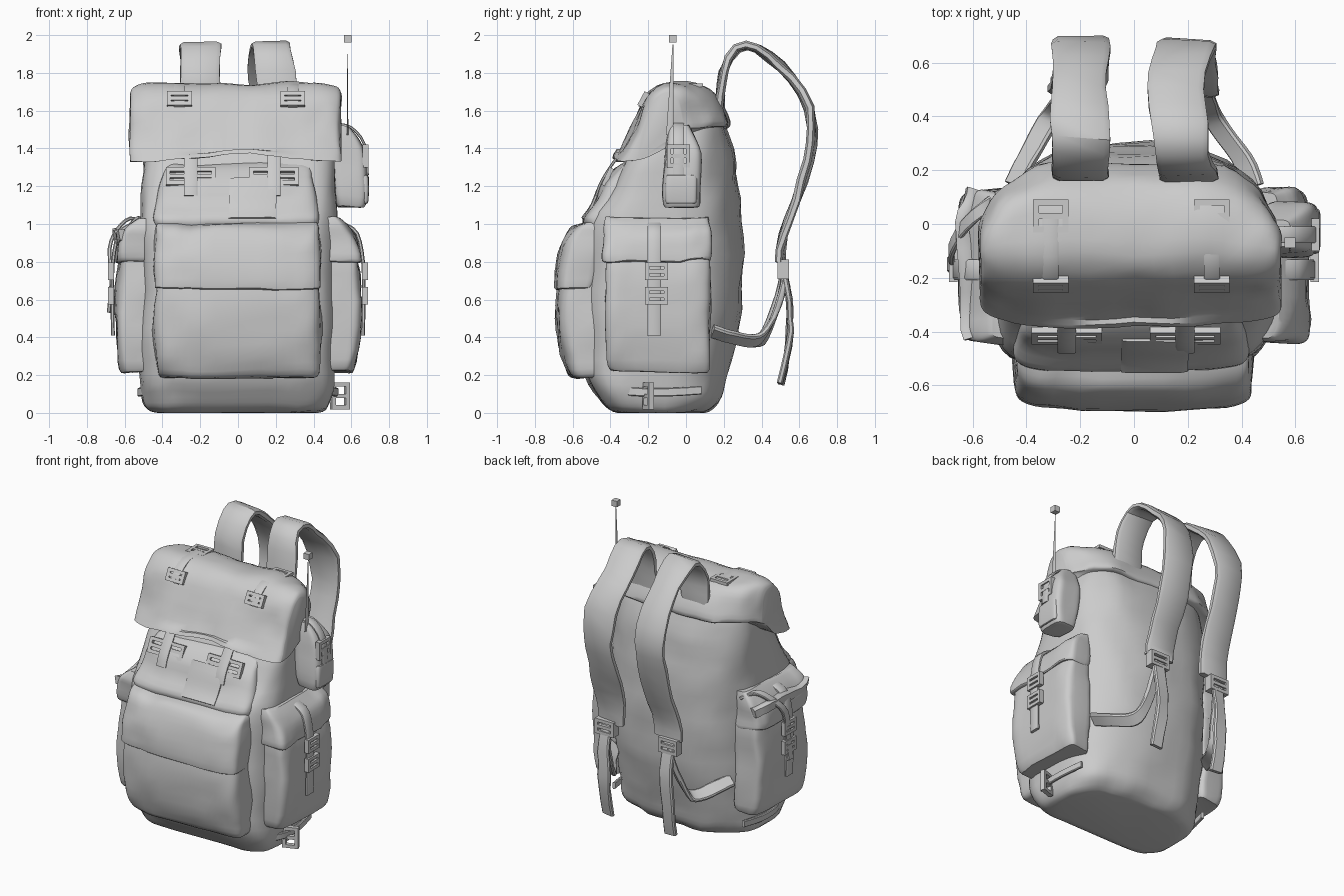
import bpy, bmesh
from math import cos, sin, pi, copysign, radians
from mathutils import Vector, Matrix, noise

if "Cube" in bpy.data.objects:
    bpy.data.objects.remove(bpy.data.objects["Cube"])


def finish(name, bm, angle=35):
    bmesh.ops.recalc_face_normals(bm, faces=bm.faces)
    me = bpy.data.meshes.new(name)
    bm.to_mesh(me)
    bm.free()
    ob = bpy.data.objects.new(name, me)
    bpy.context.collection.objects.link(ob)
    bpy.ops.object.select_all(action='DESELECT')
    ob.select_set(True)
    bpy.context.view_layer.objects.active = ob
    bpy.ops.object.shade_smooth_by_angle(angle=radians(angle))
    return ob


def spline(pts, sub):
    """Catmull-Rom through tuples of any length."""
    out = []
    for i in range(len(pts) - 1):
        a, b, c, d = pts[max(i - 1, 0)], pts[i], pts[i + 1], pts[min(i + 2, len(pts) - 1)]
        for k in range(sub):
            t = k / sub
            out.append(tuple(0.5 * (2 * q + (r - p) * t + (2 * p - 5 * q + 4 * r - s) * t * t
                                    + (3 * q - p - 3 * r + s) * t ** 3)
                             for p, q, r, s in zip(a, b, c, d)))
    return out + [tuple(pts[-1])]


def skin(name, rings, wrinkle=0.0, angle=35):
    """Bridge closed rings of points, cap the ends, add soft cloth wrinkles."""
    bm = bmesh.new()
    vs = []
    for ring in rings:
        row = []
        for p in ring:
            p = Vector(p)
            p += wrinkle * (noise.noise_vector(p * 5) + 0.4 * noise.noise_vector(p * 11))
            p.z = max(p.z, 0)
            row.append(bm.verts.new(p))
        vs.append(row)
    n = len(vs[0])
    for a, b in zip(vs, vs[1:]):
        for i in range(n):
            bm.faces.new((a[i], a[(i + 1) % n], b[(i + 1) % n], b[i]))
    bm.faces.new(vs[0])
    bm.faces.new(vs[-1])
    return finish(name, bm, angle)


def pouch(name, sections, n_front=5, n_back=5, sub=3, wrinkle=0.017):
    """Stack of rounded sections (z, x_min, x_max, y_front, y_back)."""
    rings = []
    for z, x0, x1, yf, yb in spline(sections, sub):
        ring = []
        for k in range(44):
            a = 2 * pi * (k + .5) / 44
            e = 2 / (n_back if sin(a) > 0 else n_front)
            ring.append(((x0 + x1) / 2 + (x1 - x0) / 2 * copysign(abs(cos(a)) ** e, cos(a)),
                         (yf + yb) / 2 + (yb - yf) / 2 * copysign(abs(sin(a)) ** e, sin(a)), z))
        rings.append(ring)
    return skin(name, rings, wrinkle)


def ribbon(name, pts, width, thick, side=(1, 0, 0), sub=3, wrinkle=0.0):
    """Flat strap along a path; side is the direction of its width."""
    path = [Vector(p) for p in spline(pts, sub)]
    s = Vector(side).normalized()
    rings = []
    for i, p in enumerate(path):
        t = path[min(i + 1, len(path) - 1)] - path[max(i - 1, 0)]
        n = t.cross(s).normalized() * thick / 2
        w = s * width / 2
        rings.append([p - w + n * .5, p - w * .8 + n, p + w * .8 + n,
                      p + w + n * .5, p + w - n * .5, p + w * .8 - n, p - w * .8 - n, p - w - n * .5])
    return skin(name, rings, wrinkle)


def buckle(name, loc, w, h, t=0.03, rot=(0, 0, 0)):
    """Rectangular frame with a middle bar, lying in its local xz plane."""
    bm = bmesh.new()
    b = 0.022
    bars = [(0, h / 2, w, b), (0, -h / 2, w, b), (0, 0, w, b), (w / 2, 0, b, h + b), (-w / 2, 0, b, h + b)]
    m = Matrix.Translation(loc)
    for axis, r in zip('XYZ', rot):
        m = m @ Matrix.Rotation(radians(r), 4, axis)
    for x, z, sx, sz in bars:
        bmesh.ops.create_cube(bm, size=1, matrix=m @ Matrix.Translation((x, 0, z)) @ Matrix.Diagonal((sx, t, sz, 1)))
    return finish(name, bm)


# Main sack
pouch("main_body", [(0.0, -.42, .42, -.34, .09), (.02, -.48, .47, -.41, .14), (.08, -.51, .5, -.46, .19),
                    (.2, -.52, .51, -.53, .22), (.45, -.52, .52, -.54, .28), (.75, -.52, .52, -.54, .3),
                    (1.0, -.52, .52, -.52, .3), (1.2, -.51, .51, -.4, .28), (1.4, -.5, .5, -.29, .25),
                    (1.55, -.46, .46, -.2, .2), (1.64, -.4, .4, -.12, .14)], 5, 2.5)

# Lid, lofted from left to right; its back tapers towards the ends
profile = [(-.38, 1.33), (-.33, 1.42), (-.27, 1.55), (-.21, 1.67), (-.11, 1.735), (.04, 1.735),
           (.14, 1.69), (.2, 1.6), (.225, 1.52), (.17, 1.5), (.05, 1.45), (-.15, 1.38), (-.3, 1.335)]
rings = []
for x, sf, sb, dz in spline([(-.57, .7, .35, -.05), (-.55, .8, .5, -.02), (-.48, .9, .78, 0), (-.3, 1, 1, .005),
                             (0, 1, 1, 0), (.28, 1, 1, .005), (.44, .9, .78, 0), (.52, .8, .5, -.02),
                             (.54, .7, .35, -.05)], 4):
    arch = 0.035 * max(0, 1 - (x / .45) ** 2)
    rings.append([(x, -.13 + (y + .13) * (sb if y > -.13 else sf),
                   z + dz * (z - 1.33) / .4 + (arch if z < 1.36 else 0))
                  for y, z in spline(profile + profile[:1], 3)[:-1]])
skin("lid", rings, 0.018, 45)

# Front pockets and their flaps
pouch("upper_front_pocket", [(.98, -.43, .43, -.53, -.3), (1.03, -.44, .43, -.545, -.3), (1.12, -.43, .42, -.48, -.25),
                             (1.22, -.41, .4, -.44, -.2), (1.3, -.38, .38, -.37, -.15), (1.33, -.34, .34, -.31, -.15)], 5, 6)
pouch("front_pocket", [(.18, -.4, .4, -.57, -.42), (.2, -.43, .43, -.62, -.42), (.3, -.44, .44, -.66, -.42),
                       (.5, -.44, .44, -.69, -.42), (.7, -.43, .43, -.675, -.42), (.9, -.42, .42, -.62, -.42),
                       (.97, -.4, .4, -.56, -.42)], 4, 8)
pouch("front_pocket_flap", [(.66, -.44, .43, -.685, -.5), (.68, -.445, .44, -.695, -.48), (.8, -.44, .44, -.68, -.46),
                            (.92, -.435, .435, -.645, -.44), (.98, -.43, .43, -.6, -.42), (1.01, -.41, .41, -.52, -.4)], 4, 8)
buckle("front_pocket_buckle", (.36, -.645, .73), .08, .07, .03, (-8, 0, 22))

# Side pockets, flaps, straps and buckles
for s, side in ((-1, "left"), (1, "right")):
    def mx(rows):
        return [(z, *sorted((s * a, s * b)), yf, yb) for z, a, b, yf, yb in rows]
    pouch(side + "_side_pocket", mx([(.22, .44, .59, -.38, .09), (.24, .44, .62, -.42, .12), (.4, .44, .645, -.43, .13),
                                     (.6, .44, .65, -.43, .13), (.8, .44, .63, -.42, .13), (.95, .44, .58, -.4, .12)]), 6, 6)
    pouch(side + "_side_pocket_flap", mx([(.8, .46, .64, -.43, .13), (.82, .44, .648, -.44, .135),
                                          (.92, .44, .63, -.44, .135), (.98, .44, .59, -.44, .13),
                                          (1.03, .44, .53, -.42, .12)]), 6, 6, 3, .022)
    ribbon(side + "_pocket_strap", [(s * .56, -.17, 1.0), (s * .63, -.17, .95), (s * .662, -.17, .8),
                                    (s * .665, -.17, .6), (s * .662, -.17, .41)], .075, .02, (0, 1, 0))
    for z in (.62, .75):
        buckle(side + "_pocket_buckle", (s * .672, -.155, z), .1, .07, .03, (0, 0, 90))
    # Lower compression strap
    ribbon(side + "_bottom_strap", [(s * .46, -.36, .12), (s * .515, -.24, .11), (s * .52, -.08, .11),
                                    (s * .49, .08, .12)], .045, .02, (0, 0, 1))

# Loose ring at the lower right and bunched cloth at the upper left
buckle("loose_bottom_buckle", (.54, -.2, .09), .08, .12, .03, (0, 0, 20))
ribbon("left_loose_cord", [(-.5, .1, 1.0), (-.57, .05, 1.03), (-.64, -.02, .97), (-.68, -.1, .87),
                           (-.67, -.14, .7), (-.685, -.15, .53)], .06, .02, (0, 1, 0))
ribbon("left_flap_fold", [(-.6, .14, .93), (-.63, 0, .95), (-.62, -.2, .93), (-.6, -.42, .94)], .06, .05, (0, 0, 1), 4, .03)

# Lid buckles with webbing, and straps coming out under the lid
for s in (-1, 1):
    x = s * .3 - .01
    buckle("lid_front_buckle", (x, -.225, 1.66), .11, .06, .03, (-28, 0, 0))
    buckle("lid_top_buckle", (x, .03, 1.735), .11, .1, .02, (90, 0, 0))
    ribbon("lid_webbing", [(x, -.245, 1.62), (x, -.215, 1.68), (x, -.12, 1.737), (x, .04, 1.737)], .06, .012)
    x = s * .22 - .03
    ribbon("under_lid_strap", [(x, -.36, 1.36), (x, -.415, 1.28), (x, -.455, 1.21), (x, -.475, 1.15)], .07, .015)
    for dx in (-.07, .07):
        buckle("under_lid_buckle", (x + dx, -.415, 1.25), .1, .08, .025, (-25, 0, 0))
ribbon("upper_pocket_tab", [(.08, -.43, 1.24), (.08, -.465, 1.17), (.08, -.51, 1.08), (.08, -.545, 1.03)],
       .25, .02, (1, 0, 0), 3, .01)

# Shoulder straps, buckles, loose tails and lower webbing
for s, side in ((-1, "left"), (1, "right")):
    x = s * .2
    w = -.025 if s > 0 else 0
    ribbon(side + "_shoulder_strap",
           [(x, .17, 1.56), (x, .18, 1.68), (x, .2, 1.8), (x + w, .27, 1.925), (x + w, .38, 1.93), (x + 2 * w, .5, 1.83),
            (x + w, .61, 1.7), (x, .67, 1.5), (x, .65, 1.33), (x, .58, 1.12), (x + s * .01, .52, .95),
            (x + s * .02, .5, .8)], .21, .045, (1, 0, 0), 2, .017)
    x = s * .24
    buckle(side + "_strap_buckle", (x, .515, .76), .12, .08, .06)
    ribbon(side + "_strap_tail", [(x, .51, .79), (x, .53, .67), (x, .55, .52), (x, .54, .35), (x, .5, .15)],
           .09, .03, (1, 0, 0), 2, .015)
    ribbon(side + "_lower_webbing", [(x, .52, .75), (x + s * .02, .49, .6), (x + s * .05, .42, .42), (x + s * .09, .36, .38),
                                     (x + s * .16, .25, .4), (x + s * .21, .14, .43)], .085, .03, (.75, s * .25, .6), 3, .015)

# Radio pouch with antenna on the right
pouch("radio_pouch", [(1.09, .53, .65, -.1, .06), (1.11, .52, .68, -.12, .08), (1.25, .49, .685, -.12, .08),
                      (1.38, .48, .67, -.11, .08), (1.46, .48, .63, -.1, .05), (1.52, .48, .58, -.08, .02)], 5, 5, 3, .01)
pouch("radio_pouch_front", [(1.11, .58, .685, -.1, .05), (1.13, .57, .692, -.11, .06), (1.24, .57, .692, -.11, .06),
                            (1.26, .58, .685, -.1, .05)], 8, 8, 2, .004)
buckle("radio_buckle", (.675, -.04, 1.36), .1, .1, .03, (0, 0, 90))
ribbon("radio_strap", [(.52, -.04, 1.53), (.6, -.04, 1.51), (.67, -.04, 1.42), (.685, -.04, 1.26)], .06, .015, (0, 1, 0))
bm = bmesh.new()
bmesh.ops.create_cone(bm, cap_ends=True, segments=6, radius1=.02, radius2=.003, depth=.48,
                      matrix=Matrix.Translation((.58, -.077, 1.71)) @ Matrix.Rotation(radians(-2), 4, 'X')
                      @ Matrix.Diagonal((.25, 1, 1, 1)))
finish("antenna", bm)
bm = bmesh.new()
bmesh.ops.create_cube(bm, size=.04, matrix=Matrix.Translation((.58, -.07, 1.98)))
finish("antenna_tip", bm)
